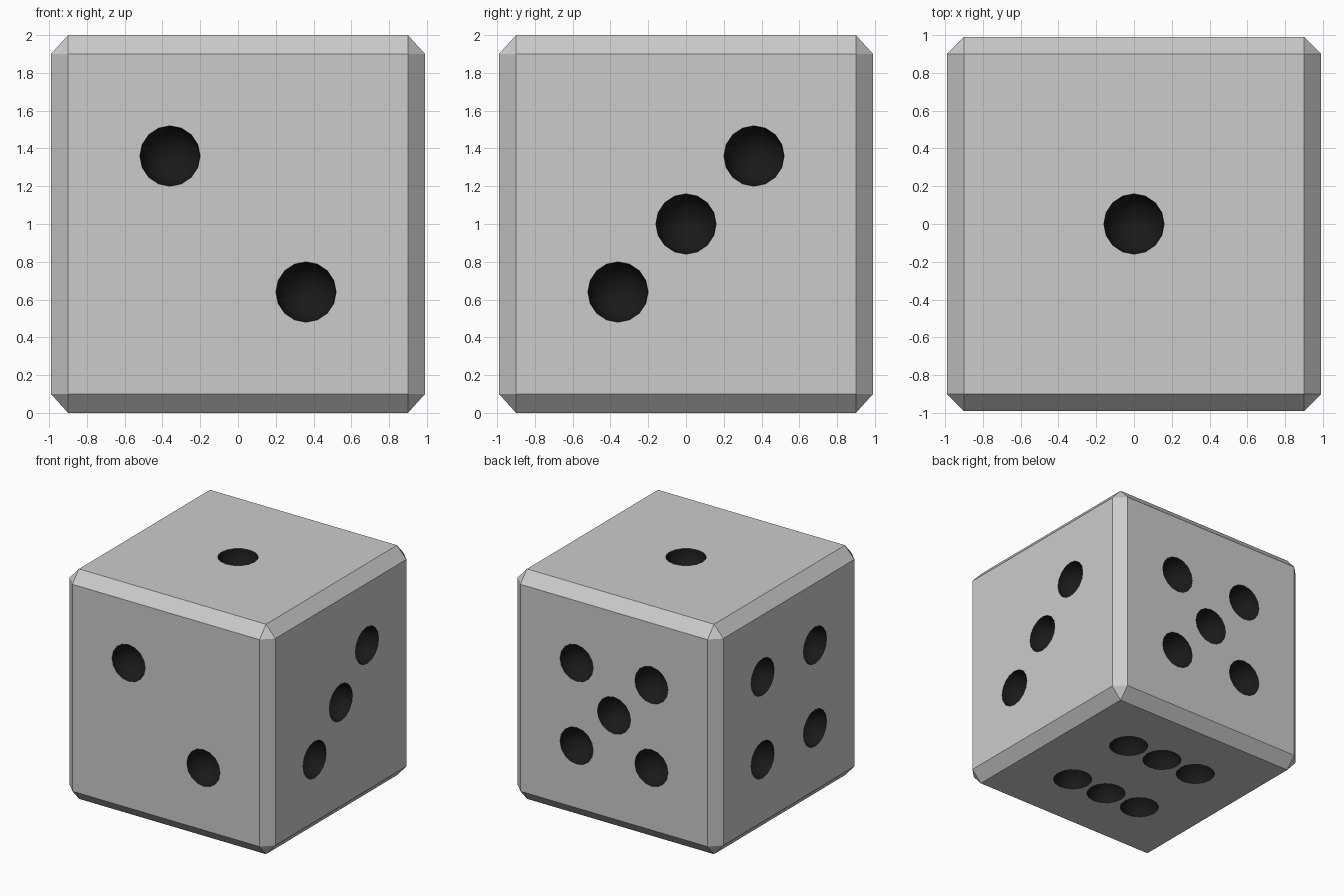
import bpy, bmesh
from mathutils import Matrix, Vector

if "Cube" in bpy.data.objects:
    bpy.data.objects.remove(bpy.data.objects["Cube"])

PIP_R = 0.16    # pip radius
S = 0.36        # pip spacing from face centre
HALF = 0.99     # half width in x and y

black = bpy.data.materials.new("pip_black")
black.diffuse_color = (0.01, 0.01, 0.01, 1)
black.use_nodes = True
black.node_tree.nodes["Principled BSDF"].inputs["Base Color"].default_value = black.diffuse_color


def make_object(name, bm):
    mesh = bpy.data.meshes.new(name)
    bm.to_mesh(mesh)
    bm.free()
    mesh.materials.append(None)
    mesh.materials.append(black)
    obj = bpy.data.objects.new(name, mesh)
    bpy.context.collection.objects.link(obj)
    return obj


# Chamfered cube body, sides drawn in slightly
bm = bmesh.new()
bmesh.ops.create_cube(bm, size=2)
bmesh.ops.bevel(bm, geom=bm.edges[:], offset=0.1, segments=1, affect='EDGES')
for v in bm.verts:
    for i in (0, 1):
        if abs(v.co[i]) > 0.95:
            v.co[i] = HALF if v.co[i] > 0 else -HALF
    v.co.z += 1
body = make_object("die_body", bm)

# Pip layouts: face normal, and (u, v) positions along the two other axes
corners = [(a, b) for a in (-S, S) for b in (-S, S)]
faces = [
    ((0, 0, 1), [(0, 0)]),
    ((0, -1, 0), [(-S, S), (S, -S)]),
    ((1, 0, 0), [(-S, -S), (0, 0), (S, S)]),
    ((-1, 0, 0), corners),
    ((0, 1, 0), corners + [(0, 0)]),
    ((0, 0, -1), [(x, y) for x in (-S, 0, S) for y in (-S, S)]),
]

# Spherical cutters centred just outside each face
bm = bmesh.new()
for normal, spots in faces:
    n = Vector(normal)
    axis = [abs(c) for c in normal].index(1)
    others = [i for i in range(3) if i != axis]
    dist = (1.0 if axis == 2 else HALF) + 0.003
    turn = n.to_track_quat('Z', 'Y').to_matrix().to_4x4()
    for u, v in spots:
        p = n * dist + Vector((0, 0, 1))
        p[others[0]] += u
        p[others[1]] += v
        bmesh.ops.create_uvsphere(bm, u_segments=16, v_segments=16, radius=PIP_R,
                                  matrix=Matrix.Translation(p) @ turn)
for f in bm.faces:
    f.material_index = 1
cutter = make_object("pip_cutter", bm)
cutter.hide_render = True

# Carve the pips and drop the cutter
mod = body.modifiers.new("pips", 'BOOLEAN')
mod.operation = 'DIFFERENCE'
mod.solver = 'EXACT'
mod.material_mode = 'INDEX'
mod.object = cutter
bpy.context.view_layer.objects.active = body
body.select_set(True)
bpy.ops.object.modifier_apply(modifier=mod.name)
bpy.data.objects.remove(cutter)

# Smooth bowls, crisp body edges
bpy.ops.object.shade_smooth_by_angle(angle=0.55)
